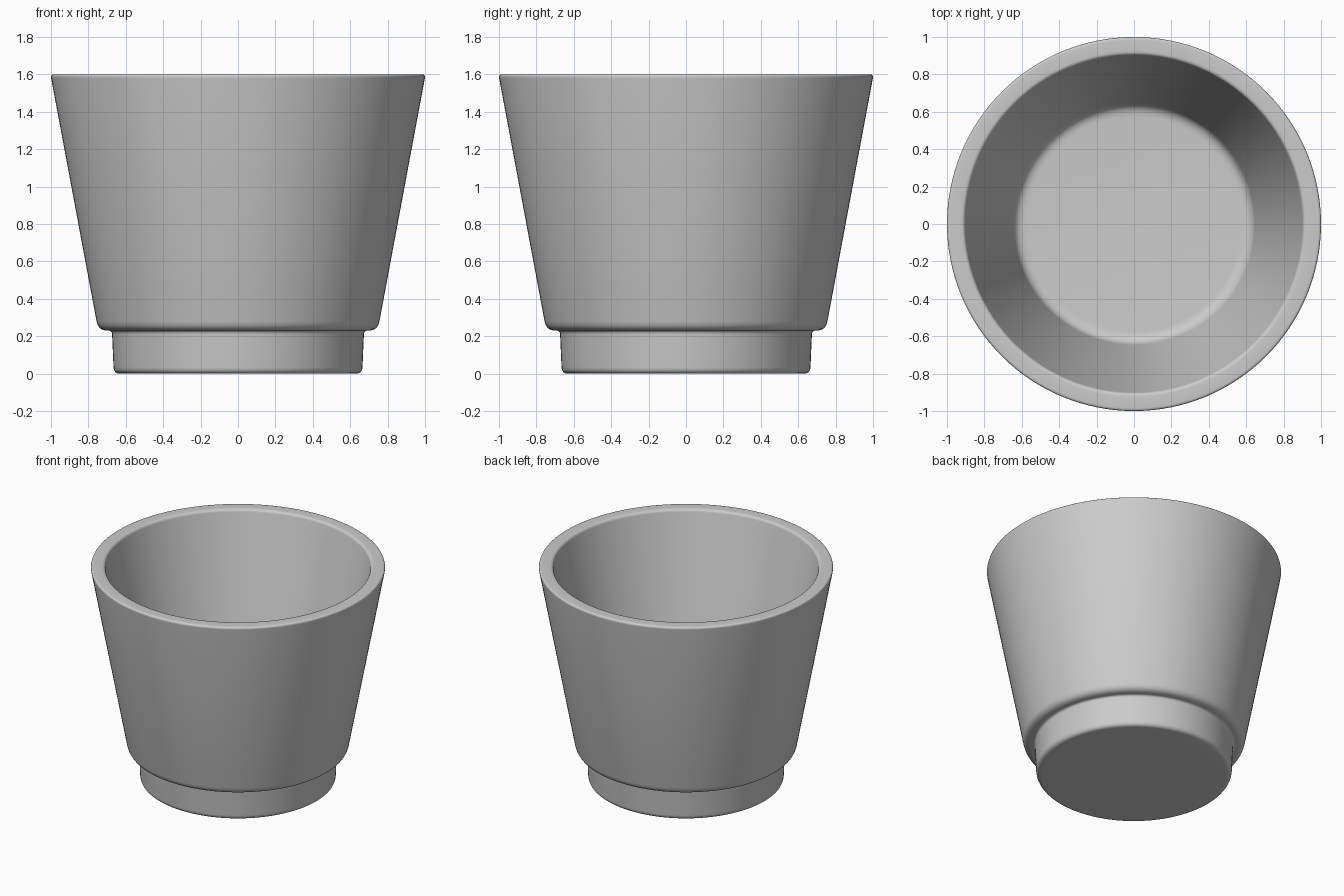
import bpy, bmesh, math
from mathutils import Vector

if "Cube" in bpy.data.objects:
    bpy.data.objects.remove(bpy.data.objects["Cube"])

SEGMENTS = 128

# Profile corners (radius, height, fillet), from bottom centre round to inner floor centre
corners = [
    (0.0, 0.005, 0), (0.668, 0.005, 0.035), (0.674, 0.23, 0.02),
    (0.747, 0.23, 0.05), (1.003, 1.60, 0.02), (0.905, 1.60, 0.02),
    (0.635, 0.20, 0.06), (0.0, 0.20, 0),
]
corners[0] = (0.0, 0.0, 0)
corners[1] = (0.664, 0.0, 0.035)


def rounded(points, steps=6):
    """Replace each inner corner by a smooth quadratic fillet."""
    out = []
    for i, (r, z, f) in enumerate(points):
        p = Vector((r, z))
        if f == 0:
            out.append(p)
            continue
        a = p + (Vector(points[i - 1][:2]) - p).normalized() * f
        b = p + (Vector(points[i + 1][:2]) - p).normalized() * f
        for k in range(steps + 1):
            t = k / steps
            out.append(a * (1 - t) ** 2 + p * 2 * t * (1 - t) + b * t * t)
    return out


# Pot body, lathed around z
bm = bmesh.new()
rings = []
for p in rounded(corners):
    if p.x < 1e-6:
        rings.append([bm.verts.new((0, 0, p.y))])
    else:
        rings.append([bm.verts.new((p.x * math.cos(2 * math.pi * s / SEGMENTS),
                                    p.x * math.sin(2 * math.pi * s / SEGMENTS), p.y))
                      for s in range(SEGMENTS)])
for lo, hi in zip(rings, rings[1:]):
    for s in range(SEGMENTS):
        n = (s + 1) % SEGMENTS
        if len(lo) == 1:
            bm.faces.new((lo[0], hi[n], hi[s]))
        elif len(hi) == 1:
            bm.faces.new((lo[s], lo[n], hi[0]))
        else:
            bm.faces.new((lo[s], lo[n], hi[n], hi[s]))
bmesh.ops.recalc_face_normals(bm, faces=bm.faces)
mesh = bpy.data.meshes.new("flower_pot")
bm.to_mesh(mesh)
bm.free()
pot = bpy.data.objects.new("flower_pot", mesh)
bpy.context.collection.objects.link(pot)

# Plain grey finish
grey = bpy.data.materials.new("light grey")
grey.diffuse_color = (0.6, 0.6, 0.6, 1)
grey.use_nodes = True
grey.node_tree.nodes["Principled BSDF"].inputs["Base Color"].default_value = grey.diffuse_color
mesh.materials.append(grey)

bpy.context.view_layer.objects.active = pot
pot.select_set(True)
bpy.ops.object.shade_smooth_by_angle(angle=math.radians(40))
